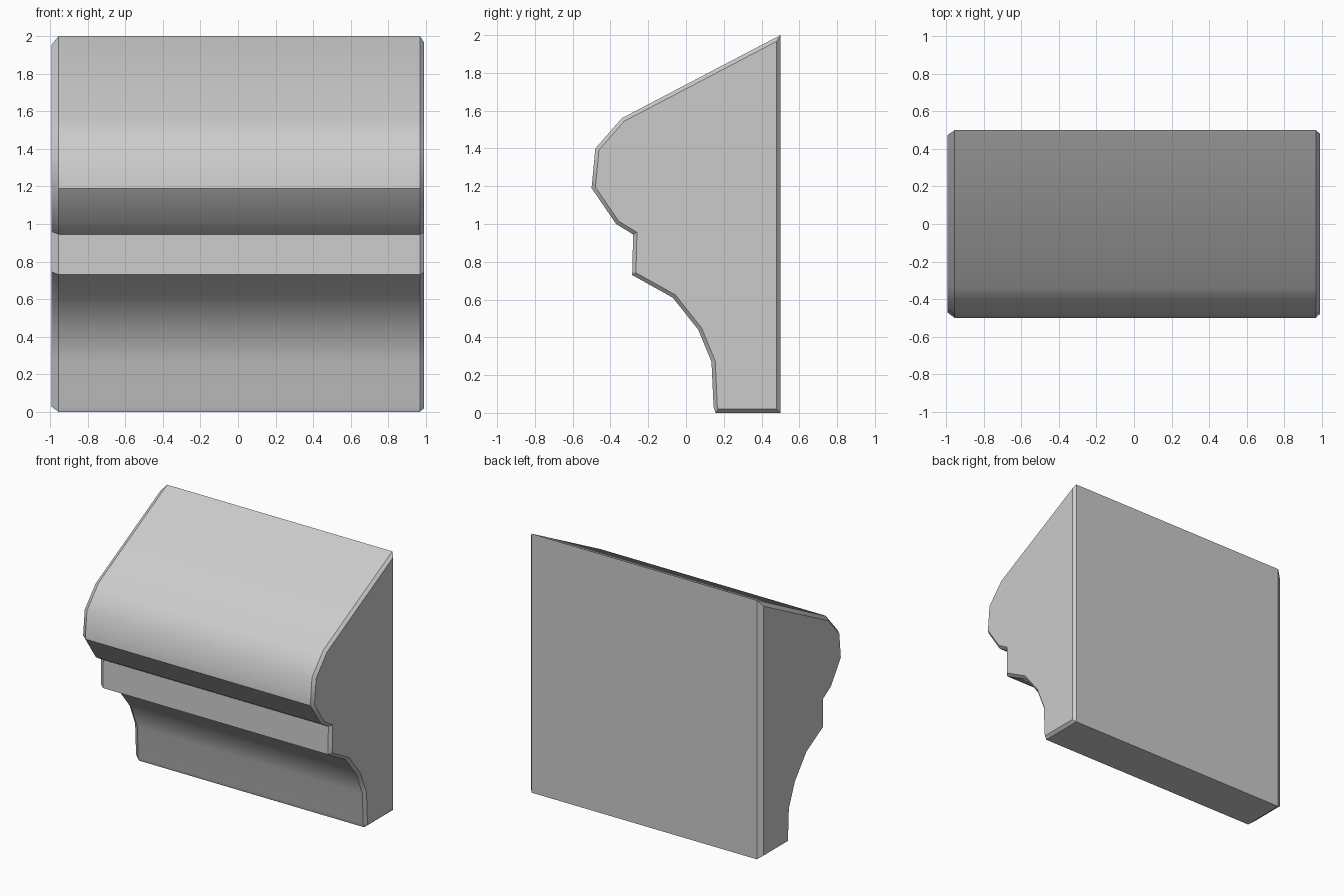
import bpy, bmesh, math
from mathutils import Vector

if "Cube" in bpy.data.objects:
    bpy.data.objects.remove(bpy.data.objects["Cube"])

# Moulding cross-section (y, z), running from the top back corner down the front
PROFILE = [(0.5, 2.0), (-0.34, 1.56), (-0.48, 1.40), (-0.5, 1.19), (-0.37, 1.0),
           (-0.28, 0.945), (-0.285, 0.73), (-0.07, 0.61), (0.065, 0.44),
           (0.135, 0.27), (0.146, 0.03), (0.157, 0.0), (0.5, 0.0)]


def inset(points, d):
    """Mitred inward offset of the closed section."""
    pts = [Vector(p) for p in points]
    out = []
    for i, p in enumerate(pts):
        a = (p - pts[i - 1]).normalized()
        b = (pts[(i + 1) % len(pts)] - p).normalized()
        na, nb = Vector((-a.y, a.x)), Vector((-b.y, b.x))
        out.append(p + (na + nb) * d / (1 + na.dot(nb)))
    return out


bm = bmesh.new()
# Chamfered ends: section is inset at each end cap
sections = [(-0.993, inset(PROFILE, 0.028)), (-0.955, PROFILE),
            (0.968, PROFILE), (0.99, inset(PROFILE, 0.02))]
loops = [[bm.verts.new((x, p[0], p[1])) for p in pts] for x, pts in sections]
for la, lb in zip(loops, loops[1:]):
    for i in range(len(la)):
        j = (i + 1) % len(la)
        bm.faces.new((la[i], la[j], lb[j], lb[i]))
bm.faces.new(loops[0])
bm.faces.new(loops[-1])
bmesh.ops.recalc_face_normals(bm, faces=bm.faces)

mesh = bpy.data.meshes.new("cornice_block")
bm.to_mesh(mesh)
bm.free()
block = bpy.data.objects.new("cornice_block", mesh)
bpy.context.collection.objects.link(block)

# Soft curves, crisp ledges
bpy.context.view_layer.objects.active = block
block.select_set(True)
bpy.ops.object.shade_smooth_by_angle(angle=math.radians(36))
